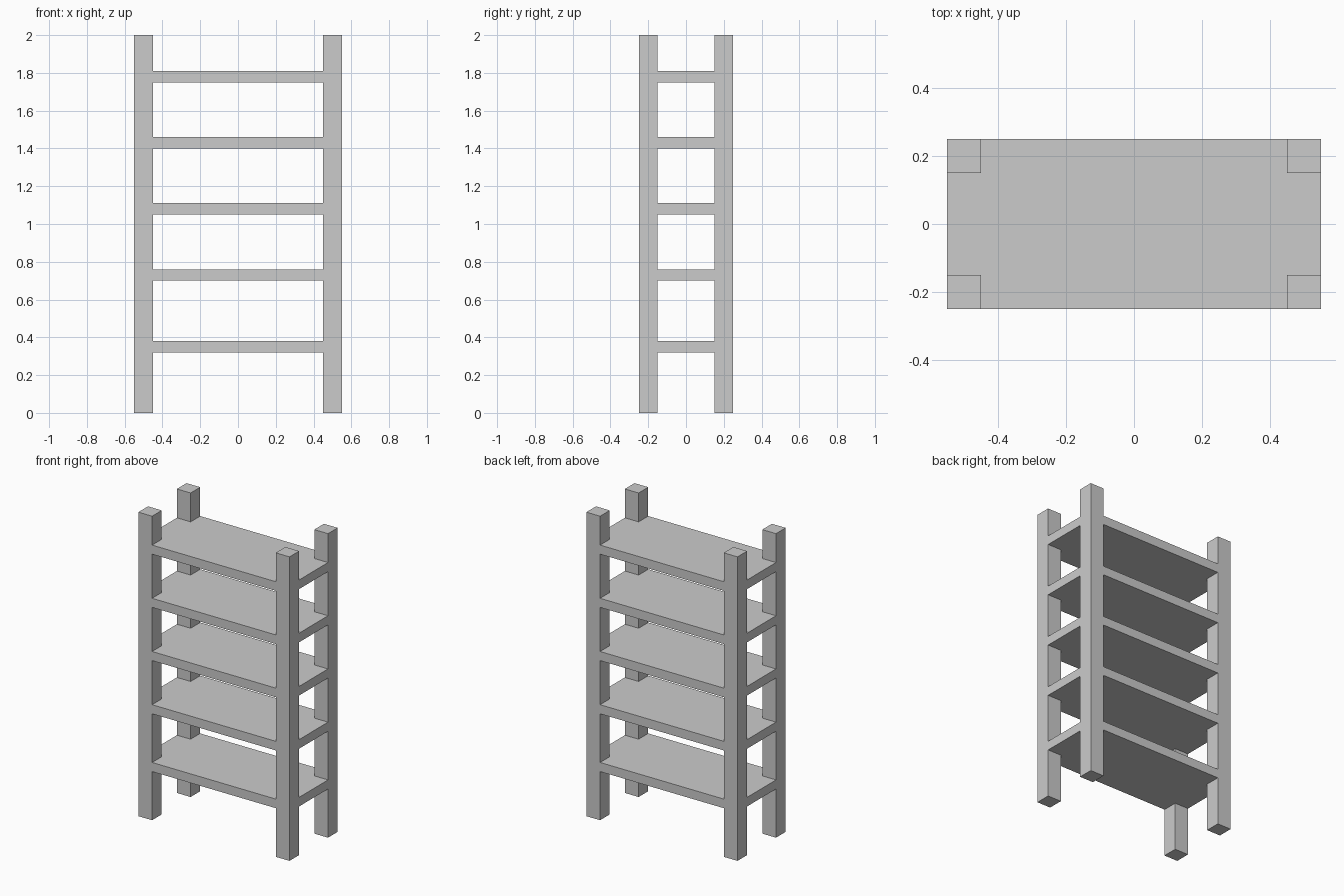
import bpy
import bmesh

if "Cube" in bpy.data.objects:
    bpy.data.objects.remove(bpy.data.objects["Cube"], do_unlink=True)

HALF_W, HALF_D, HEIGHT = 0.55, 0.25, 2.0
POST, BOARD = 0.10, 0.06
SHELF_BOTTOMS = (0.32, 0.70, 1.05, 1.40, 1.75)

grey = bpy.data.materials.new("light_grey")
grey.use_nodes = True
colour = (0.6, 0.6, 0.6, 1.0)
grey.diffuse_color = colour
grey.node_tree.nodes["Principled BSDF"].inputs["Base Color"].default_value = colour


def extrude_outline(name, outline, bottom, height):
    """Raise a flat outline into a solid."""
    bm = bmesh.new()
    base = bm.faces.new([bm.verts.new((x, y, bottom)) for x, y in outline])
    raised = bmesh.ops.extrude_face_region(bm, geom=[base], use_keep_orig=True)
    top = [v for v in raised["geom"] if isinstance(v, bmesh.types.BMVert)]
    bmesh.ops.translate(bm, verts=top, vec=(0, 0, height))
    bmesh.ops.recalc_face_normals(bm, faces=bm.faces)
    mesh = bpy.data.meshes.new(name)
    bm.to_mesh(mesh)
    bm.free()
    mesh.materials.append(grey)
    obj = bpy.data.objects.new(name, mesh)
    bpy.context.collection.objects.link(obj)
    return obj


# Inner corner where posts meet the shelves
ix, iy = HALF_W - POST, HALF_D - POST

# Four square corner posts
for side, sx in (("left", 1), ("right", -1)):
    for end, sy in (("front", -1), ("back", 1)):
        outline = [(sx * x, sy * y) for x, y in
                   ((ix, iy), (HALF_W, iy), (HALF_W, HALF_D), (ix, HALF_D))]
        extrude_outline(f"{end}_{side}_post", outline, 0, HEIGHT)

# Shelves notched around the posts, flush with their outer faces
quarter = [(HALF_W, iy), (ix, iy), (ix, HALF_D)]
notched = []
for sx, sy in ((1, 1), (-1, 1), (-1, -1), (1, -1)):
    corner = quarter if sx * sy > 0 else quarter[::-1]
    notched += [(sx * x, sy * y) for x, y in corner]
for number, bottom in enumerate(SHELF_BOTTOMS, 1):
    extrude_outline(f"shelf_{number}", notched, bottom, BOARD)
